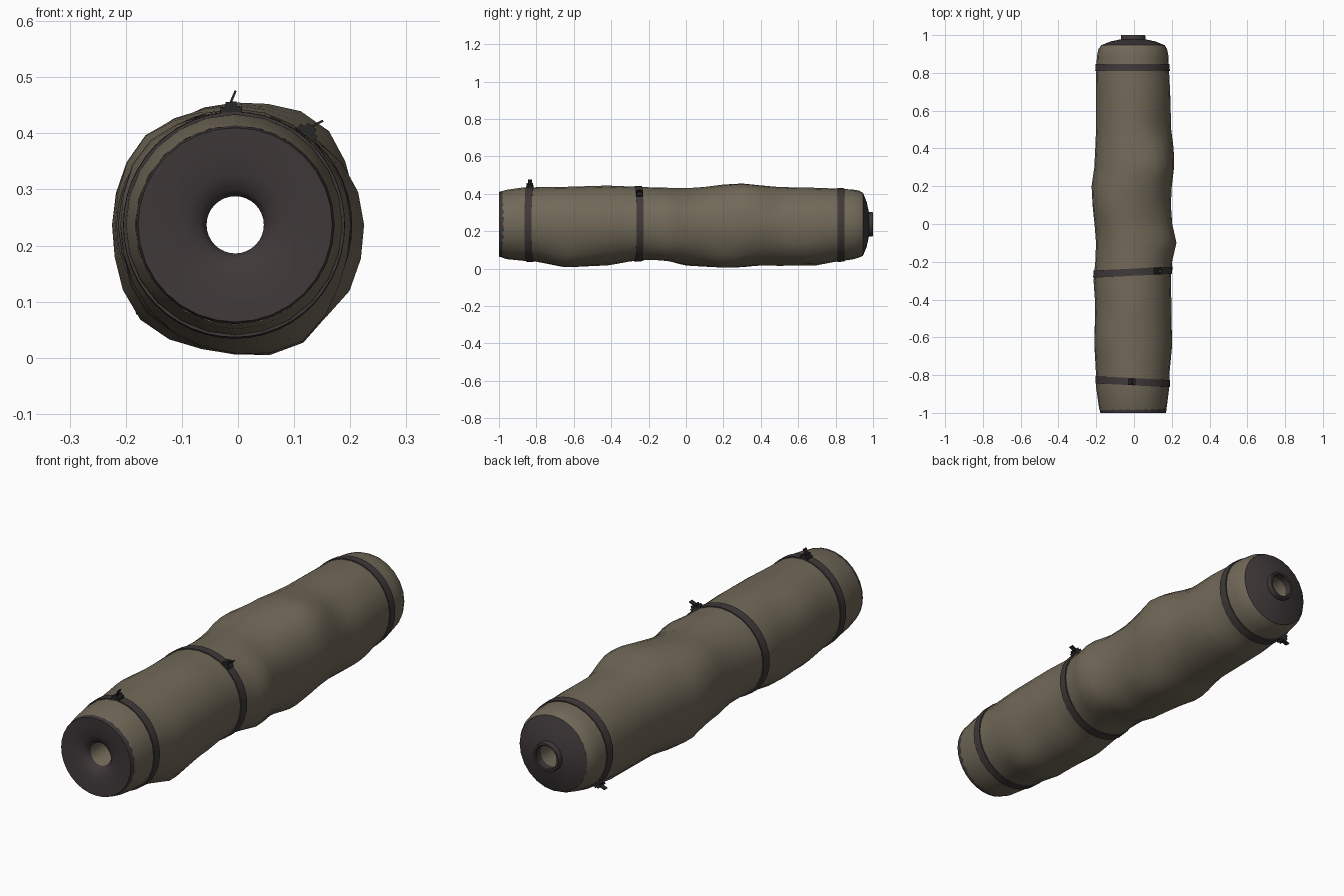
import bpy, bmesh
from math import cos, sin, pi, radians, exp
from mathutils import Matrix, Vector

if "Cube" in bpy.data.objects:
    bpy.data.objects.remove(bpy.data.objects["Cube"], do_unlink=True)

AXIS_X, AXIS_Z = -0.005, 0.237


def material(name, rgb):
    mat = bpy.data.materials.new(name)
    mat.use_nodes = True
    mat.diffuse_color = (*rgb, 1)
    mat.node_tree.nodes["Principled BSDF"].inputs["Base Color"].default_value = (*rgb, 1)
    return mat


CANVAS = material("olive canvas", (0.165, 0.14, 0.098))
DARK = material("dark brown", (0.05, 0.04, 0.041))
METAL = material("black metal", (0.022, 0.02, 0.02))


def finish(name, bm, mats, angle=40):
    """Turn a bmesh into a smooth-shaded object."""
    bmesh.ops.recalc_face_normals(bm, faces=bm.faces)
    mesh = bpy.data.meshes.new(name)
    bm.to_mesh(mesh)
    bm.free()
    for mat in mats:
        mesh.materials.append(mat)
    obj = bpy.data.objects.new(name, mesh)
    bpy.context.collection.objects.link(obj)
    bpy.ops.object.select_all(action='DESELECT')
    obj.select_set(True)
    bpy.context.view_layer.objects.active = obj
    bpy.ops.object.shade_smooth_by_angle(angle=radians(angle))
    return obj


def loft(bm, rings, closed=False):
    """Bridge rings of points; returns the faces of each band."""
    loops = [[bm.verts.new(p) for p in ring] for ring in rings]
    pairs = list(zip(loops, loops[1:])) + ([(loops[-1], loops[0])] if closed else [])
    bands = []
    for a, b in pairs:
        n = len(a)
        bands.append([bm.faces.new((a[i], a[(i + 1) % n], b[(i + 1) % n], b[i]))
                      for i in range(n)])
    return bands


def polar(r, a, y):
    return Vector((AXIS_X + r * cos(a), y, AXIS_Z + r * sin(a)))


# Cover outline: y, then reach from the axis to left (-x), right (+x), down, up
OUTLINE = [
    (-0.985, .178, .176, .178, .177), (-0.96, .182, .18, .186, .184),
    (-0.87, .195, .191, .195, .197), (-0.8, .196, .192, .2, .198),
    (-0.65, .204, .206, .226, .2), (-0.42, .2, .203, .22, .207),
    (-0.3, .209, .2, .2, .202), (-0.2, .2, .206, .198, .198),
    (-0.1, .196, .229, .203, .196), (0, .204, .207, .222, .194),
    (0.1, .214, .2, .225, .2), (0.2, .219, .205, .226, .212),
    (0.3, .205, .217, .226, .217), (0.4, .2, .215, .22, .207),
    (0.5, .196, .202, .222, .199), (0.7, .196, .196, .219, .195),
    (0.8, .197, .191, .2, .191), (0.89, .191, .187, .188, .186),
    (0.925, .184, .18, .178, .18), (0.947, .168, .168, .168, .168)]

# Folds of the fabric: y, angle in degrees, height
FOLDS = [(0.33, 50, .022), (0.52, 40, -.01), (0.1, 135, .018), (-0.6, 140, .012),
         (0.25, 225, .02), (-0.08, 320, .016), (0.22, 298, .022), (-0.62, 300, .02),
         (-0.15, 260, -.012), (0.62, 320, .012), (-0.45, 220, .012), (0, 60, -.008)]


def cover_radius(y, a):
    for p, q in zip(OUTLINE, OUTLINE[1:]):
        if y <= q[0]:
            break
    t = (y - p[0]) / (q[0] - p[0])
    left, right, down, up = [u + (v - u) * t for u, v in zip(p[1:], q[1:])]
    c, s = cos(a), sin(a)
    r = (right if c > 0 else left) * c * c + (up if s > 0 else down) * s * s
    for fy, fa, height in FOLDS:
        turn = (a - radians(fa) + pi) % (2 * pi) - pi
        r += height * exp(-((y - fy) / 0.11) ** 2 - (turn / 0.4) ** 2)
    return r


# Fabric cover
SIDES = 24
ys = []
for p, q in zip(OUTLINE, OUTLINE[1:]):
    steps = max(1, round((q[0] - p[0]) / 0.05))
    ys += [p[0] + (q[0] - p[0]) * k / steps for k in range(steps)]
ys.append(OUTLINE[-1][0])
angles = [2 * pi * i / SIDES for i in range(SIDES)]
bm = bmesh.new()
loft(bm, [[polar(cover_radius(y, a), a, y) for a in angles] for y in ys])
finish("fabric_cover", bm, [CANVAS], 60)

# Tube core with dished front face, through bore, rear cone and collar
PROFILE = [(.177, -.985), (.173, -1), (.13, -.998), (.09, -.992), (.062, -.982),
           (.051, -.965), (.051, .965), (.051, .997), (.054, 1), (.062, 1), (.065, .996),
           (.065, .978), (.12, .966), (.167, .947)]
bm = bmesh.new()
fine = [2 * pi * i / 32 for i in range(32)]
bands = loft(bm, [[polar(r, a, y) for a in fine] for r, y in PROFILE], closed=True)
for face in bands[5]:
    face.material_index = 1
finish("tube_core", bm, [DARK, CANVAS])


def strap(name, y_mid, slant, width=0.038):
    """Flat band that hugs the cover, closed on its inside."""
    rings = []
    for dy, lift in ((-.5, -.006), (-.5, .004), (.5, .004), (.5, -.006)):
        ring = []
        for i in range(2 * SIDES):
            a = pi * i / SIDES
            y = y_mid + slant * cos(a) + dy * width
            ring.append(polar(cover_radius(y, a) + lift, a, y))
        rings.append(ring)
    bm = bmesh.new()
    loft(bm, rings, closed=True)
    finish(name, bm, [DARK])


def add_box(bm, size, place):
    bmesh.ops.create_cube(bm, size=1, matrix=place @ Matrix.Diagonal((*size, 1)))


def buckle(name, y, degrees):
    """Cam buckle: base plate, two cheeks, a pin and a tilted lever."""
    a = radians(degrees)
    seat = (Matrix.Translation(polar(cover_radius(y, a), a, y))
            @ Matrix.Rotation(pi / 2 - a, 4, 'Y'))
    bm = bmesh.new()
    add_box(bm, (.038, .036, .014), seat @ Matrix.Translation((0, 0, .006)))
    for side in (-1, 1):
        add_box(bm, (.02, .005, .012), seat @ Matrix.Translation((0, side * .015, .016)))
    tilt = Matrix.Rotation(radians(25), 4, 'Y')
    add_box(bm, (.004, .022, .034), seat @ Matrix.Translation((.002, 0, .026)) @ tilt)
    bmesh.ops.create_cone(bm, cap_ends=True, segments=8, radius1=.005, radius2=.005, depth=.034,
                          matrix=seat @ Matrix.Translation((-.004, 0, .016))
                          @ Matrix.Rotation(pi / 2, 4, 'X'))
    finish(name, bm, [METAL], 30)


# Straps with their buckles
for label, y, slant, degrees in (("front", -.835, -.01, 92), ("middle", -.255, .01, 52),
                                 ("rear", .828, 0, 224)):
    strap(label + "_strap", y, slant)
    buckle(label + "_buckle", y + slant * cos(radians(degrees)), degrees)
